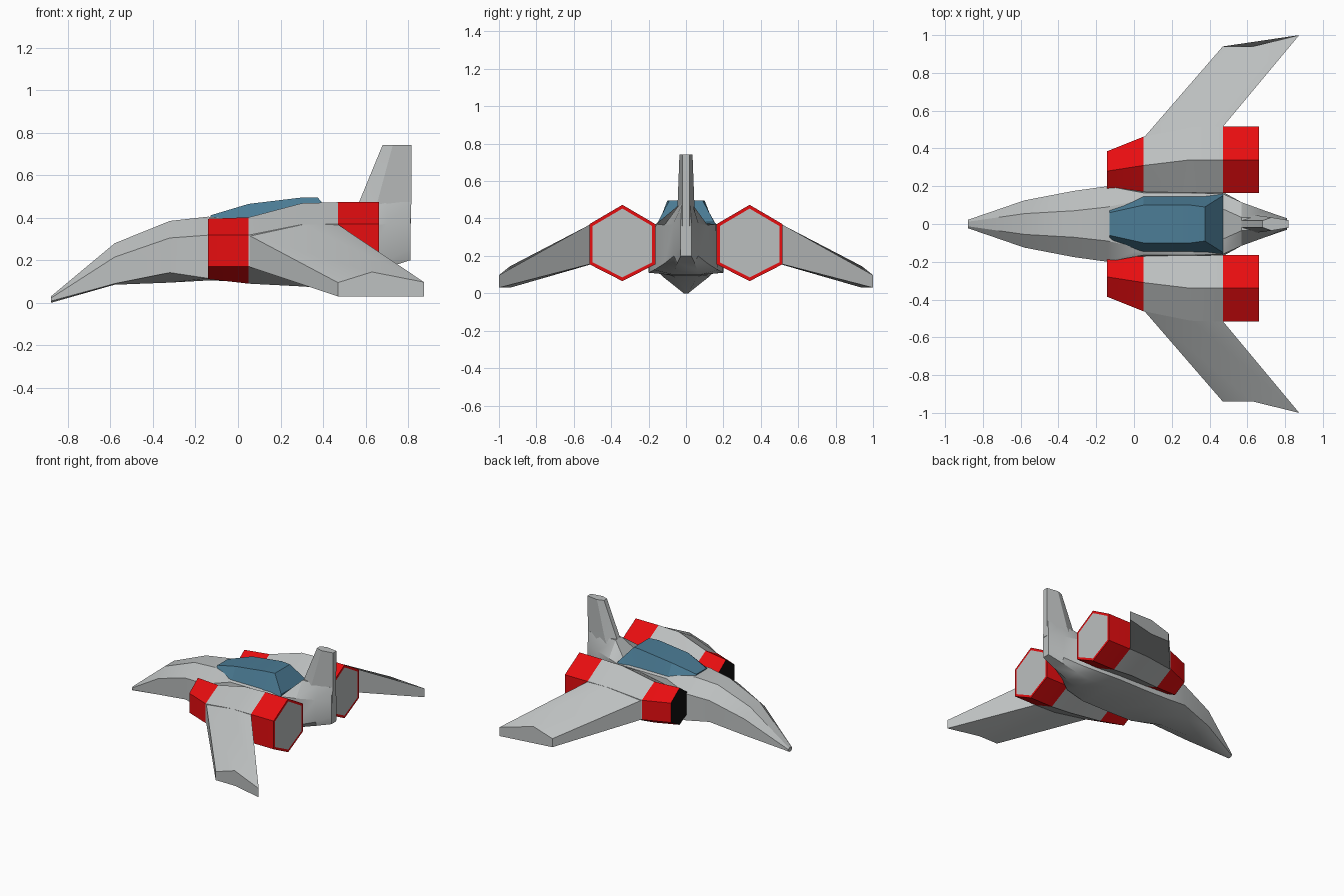
import bpy, bmesh, math


def material(name, rgb):
    m = bpy.data.materials.new(name)
    m.diffuse_color = (*rgb, 1)
    return m


GREY = material("hull_grey", (0.50, 0.52, 0.52))
RED = material("engine_red", (0.80, 0.004, 0.005))
BLUE = material("canopy_blue", (0.07, 0.20, 0.30))
BLACK = material("intake_black", (0.005, 0.005, 0.005))


def loft(name, rings, mats, mirror=False, smooth=28, rule=None):
    """Skin equal-sized point rings, cap both ends, optionally mirror across y."""
    bm = bmesh.new()
    vs = [[bm.verts.new(p) for p in r] for r in rings]
    n = len(rings[0])
    for a, b in zip(vs, vs[1:]):
        for i in range(n):
            j = (i + 1) % n
            bm.faces.new((a[i], a[j], b[j], b[i]))
    bm.faces.new(vs[0])
    bm.faces.new(vs[-1])
    bmesh.ops.recalc_face_normals(bm, faces=bm.faces)
    if rule:
        rule(bm)
    me = bpy.data.meshes.new(name)
    bm.to_mesh(me)
    bm.free()
    for m in mats:
        me.materials.append(m)
    me.shade_smooth()
    me.set_sharp_from_angle(angle=math.radians(smooth))
    ob = bpy.data.objects.new(name, me)
    bpy.context.collection.objects.link(ob)
    if mirror:
        md = ob.modifiers.new("mirror", "MIRROR")
        md.use_axis = (False, True, False)
    return ob


def section(x, *half):
    """Symmetric cross-section from (half width, z) points, top to bottom."""
    return [(x, y, z) for y, z in half] + [(x, -y, z) for y, z in reversed(half)]


# fuselage from nose to tail
loft("fuselage", [
    section(-0.88, (0.012, 0.03), (0.022, 0.022), (0.022, 0.008), (0.012, 0.0)),
    section(-0.58, (0.055, 0.28), (0.125, 0.215), (0.125, 0.09), (0.06, 0.085)),
    section(-0.32, (0.07, 0.385), (0.175, 0.305), (0.175, 0.142), (0.08, 0.095)),
    section(-0.14, (0.09, 0.405), (0.20, 0.318), (0.20, 0.115), (0.10, 0.105)),
    section(0.05, (0.13, 0.385), (0.165, 0.37), (0.20, 0.11), (0.10, 0.10)),
    section(0.30, (0.13, 0.385), (0.165, 0.37), (0.20, 0.11), (0.10, 0.10)),
    section(0.47, (0.08, 0.375), (0.16, 0.37), (0.17, 0.125), (0.07, 0.10)),
    section(0.57, (0.035, 0.475), (0.115, 0.365), (0.115, 0.16), (0.06, 0.125)),
    section(0.70, (0.035, 0.475), (0.068, 0.37), (0.065, 0.20), (0.045, 0.165)),
    section(0.81, (0.022, 0.475), (0.03, 0.37), (0.03, 0.25), (0.028, 0.20)),
], [GREY])


# tail fin, lofted upward
def fin_ring(z, x0, x1, w):
    xm = x0 + 0.35 * (x1 - x0)
    h = [(x0, 0.018), (xm, w), (x1, 0.02)]
    return [(x, y, z) for x, y in h] + [(x, -y, z) for x, y in reversed(h)]


loft("tail_fin", [fin_ring(0.36, 0.50, 0.812, 0.055),
                  fin_ring(0.475, 0.57, 0.815, 0.045),
                  fin_ring(0.742, 0.68, 0.817, 0.035)], [GREY])

# cockpit canopy
loft("canopy", [
    section(-0.13, (0.06, 0.411), (0.085, 0.395)),
    section(0.05, (0.10, 0.465), (0.147, 0.375)),
    section(0.30, (0.10, 0.495), (0.147, 0.375)),
    section(0.375, (0.09, 0.495), (0.147, 0.375)),
    section(0.47, (0.15, 0.382), (0.16, 0.368)),
], [BLUE], smooth=15)


# engines: hexagonal tubes with red ends, black intakes, grey nozzles
def hexagon(x, y, w, top, hi, lo, bottom):
    return [(x, y, top), (x, y + w, hi), (x, y + w, lo),
            (x, y, bottom), (x, y - w, lo), (x, y - w, hi)]


def paint_engine(bm):
    for f in bm.faces:
        c = f.calc_center_median()
        f.material_index = 1 if c.x < 0.05 or c.x > 0.47 else 0
        if f.normal.x < -0.9:
            f.material_index = 2
    end = [f for f in bm.faces if f.normal.x > 0.9]
    bmesh.ops.inset_region(bm, faces=end, thickness=0.02, depth=0)
    for f in end:
        f.material_index = 0


loft("engine", [
    hexagon(-0.142, 0.28, 0.105, 0.395, 0.318, 0.17, 0.112),
    hexagon(0.05, 0.31, 0.152, 0.402, 0.318, 0.17, 0.09),
    hexagon(0.30, 0.34, 0.172, 0.468, 0.368, 0.157, 0.077),
    hexagon(0.47, 0.34, 0.176, 0.473, 0.37, 0.155, 0.065),
    hexagon(0.662, 0.34, 0.176, 0.473, 0.37, 0.155, 0.065),
], [GREY, RED, BLACK], mirror=True, rule=paint_engine)

# swept wings, root on the engine flank to the drooping tip
loft("wing", [
    [(0.05, 0.455, 0.318), (0.30, 0.508, 0.37), (0.47, 0.514, 0.368),
     (0.47, 0.514, 0.156), (0.30, 0.508, 0.157), (0.05, 0.455, 0.17)],
    [(0.47, 0.94, 0.095), (0.63, 0.94, 0.145), (0.875, 1.0, 0.097),
     (0.875, 1.0, 0.03), (0.63, 0.94, 0.03), (0.47, 0.94, 0.03)],
], [GREY], mirror=True)
